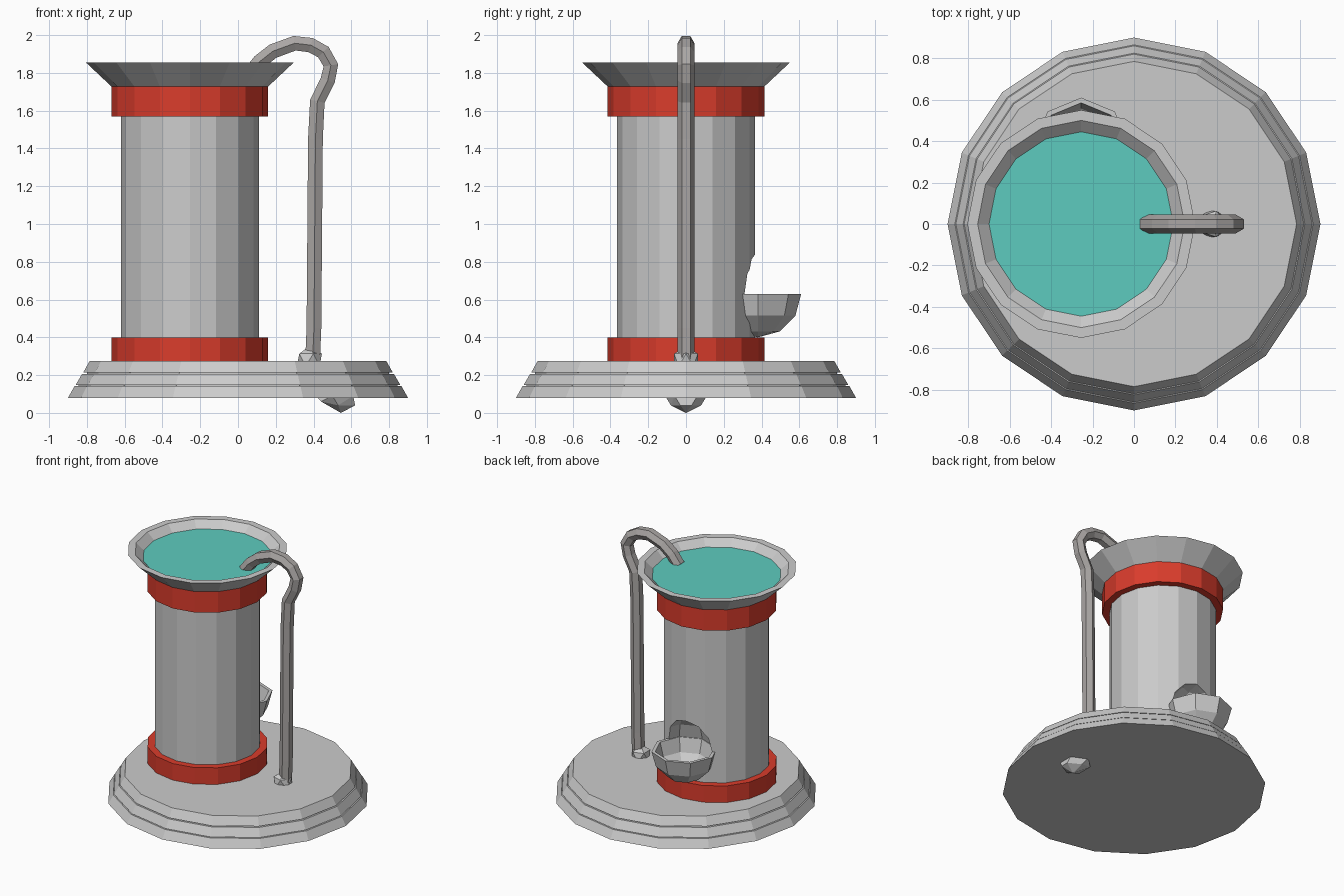
import bpy, bmesh, math
from mathutils import Vector

if "Cube" in bpy.data.objects:
    bpy.data.objects.remove(bpy.data.objects["Cube"])

CX = -0.255          # axis of the off-centre column


def material(name, rgb):
    m = bpy.data.materials.new(name)
    m.diffuse_color = (*rgb, 1)
    m.use_nodes = True
    m.node_tree.nodes["Principled BSDF"].inputs["Base Color"].default_value = m.diffuse_color
    return m


RED = material("red_paint", (0.70, 0.045, 0.025))
TEAL = material("water_teal", (0.11, 0.60, 0.52))
PIPE = material("pipe_metal", (0.40, 0.38, 0.37))


def finish(name, bm, loc=(0, 0, 0), mat=None):
    bmesh.ops.recalc_face_normals(bm, faces=bm.faces)
    me = bpy.data.meshes.new(name)
    bm.to_mesh(me)
    bm.free()
    ob = bpy.data.objects.new(name, me)
    ob.location = loc
    if mat:
        me.materials.append(mat)
    bpy.context.collection.objects.link(ob)
    return ob


def lathe(name, profile, loc, sides=16, mat=None):
    """Revolve (radius, z) points; a zero radius closes to a pole, open ends get caps."""
    bm = bmesh.new()
    rings = []
    for r, z in profile:
        if r == 0:
            rings.append([bm.verts.new((0, 0, z))])
        else:
            rings.append([bm.verts.new((r * math.cos(2 * math.pi * i / sides),
                                        r * math.sin(2 * math.pi * i / sides), z))
                          for i in range(sides)])
    for a, b in zip(rings, rings[1:]):
        for i in range(sides):
            j = (i + 1) % sides
            quad = [a[i % len(a)], a[j % len(a)], b[j % len(b)], b[i % len(b)]]
            bm.faces.new(list(dict.fromkeys(quad)))
    for ring in (rings[0], rings[-1]):
        if len(ring) > 1:
            bm.faces.new(ring)
    return finish(name, bm, loc, mat)


# Stepped base with thin undercuts between the tiers
lathe("base", [(0.90, 0.08), (0.865, 0.142), (0.845, 0.142), (0.845, 0.147),
               (0.86, 0.147), (0.825, 0.207), (0.80, 0.207), (0.80, 0.213),
               (0.82, 0.213), (0.785, 0.275)], (0, 0, 0))

# Column with its red collars
column = lathe("column", [(0.365, 0.27), (0.365, 1.74)], (CX, 0, 0))
lathe("lower_collar", [(0.415, 0.27), (0.415, 0.40)], (CX, 0, 0), mat=RED)
lathe("upper_collar", [(0.415, 1.57), (0.415, 1.728)], (CX, 0, 0), mat=RED)

# Flared basin on top and its water
lathe("basin", [(0.415, 1.728), (0.55, 1.855), (0.50, 1.855), (0.44, 1.80)], (CX, 0, 0))
lathe("water", [(0.445, 1.79), (0.445, 1.805)], (CX, 0, 0), mat=TEAL)

# Side bowl: half of an 8-sided sphere, hollowed
BOWL = (CX, 0.38, 0.63)


def arc(r, start, end, step):
    return [(0 if abs(a) == 90 else r * math.cos(math.radians(a)),
             r * math.sin(math.radians(a))) for a in range(start, end, step)]


lathe("side_bowl", arc(0.23, -90, 1, 30) + arc(0.205, 0, -91, -30), BOWL, sides=8)

# Niche cut into the column above the bowl
cutter = lathe("niche_cutter", arc(0.21, -90, 91, 30), BOWL, sides=8)
cutter.hide_render = True
cutter.hide_viewport = True
cut = column.modifiers.new("niche", 'BOOLEAN')
cut.operation = 'DIFFERENCE'
cut.solver = 'EXACT'
cut.object = cutter

# Swan-neck pipe: six-sided tube swept in the XZ plane
path = [(0.395, 0.28), (0.402, 0.45), (0.41, 1.45), (0.42, 1.65), (0.475, 1.76),
        (0.492, 1.84), (0.452, 1.91), (0.385, 1.947), (0.30, 1.957), (0.185, 1.915),
        (0.115, 1.86), (0.06, 1.79)]
pts = [Vector((x, 0, z)) for x, z in path]
bm = bmesh.new()
rings = []
for k, p in enumerate(pts):
    t = (pts[min(k + 1, len(pts) - 1)] - pts[max(k - 1, 0)]).normalized()
    side = Vector((0, 1, 0))
    out = t.cross(side)
    rings.append([bm.verts.new(p + 0.045 * (math.cos(a) * side + math.sin(a) * out))
                  for a in (math.pi * i / 3 for i in range(6))])
for a, b in zip(rings, rings[1:]):
    for i in range(6):
        bm.faces.new((a[i], a[(i + 1) % 6], b[(i + 1) % 6], b[i]))
bm.faces.new(rings[0])
bm.faces.new(rings[-1])
finish("water_pipe", bm, mat=PIPE)

# Faceted fitting at the foot of the pipe
bm = bmesh.new()
bmesh.ops.create_icosphere(bm, subdivisions=1, radius=0.074)
finish("pipe_fitting", bm, (0.378, 0, 0.28))

# Faceted drain knob poking out under the base
bm = bmesh.new()
for x, y, z in [(0.41, 0, 0.09), (0.44, 0.06, 0.06), (0.50, 0.11, 0.09),
                (0.53, 0.08, 0.04), (0.545, 0, 0.0), (0.62, 0.03, 0.04),
                (0.61, 0.06, 0.09)]:
    for s in ((1, -1) if y else (1,)):
        bm.verts.new((x, s * y, z))
bmesh.ops.convex_hull(bm, input=bm.verts)
finish("drain_knob", bm)
